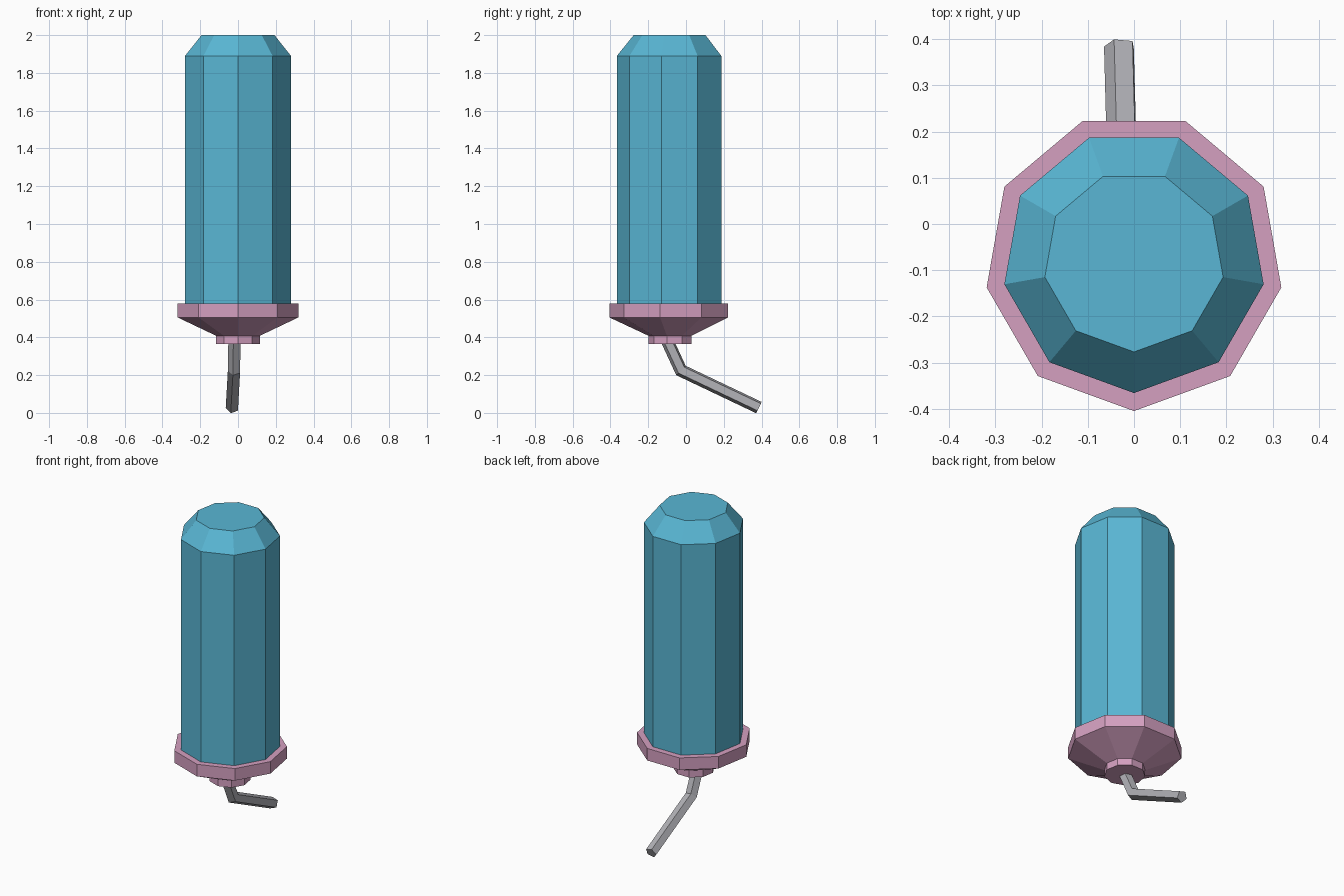
import bpy, bmesh, math
from mathutils import Vector

if "Cube" in bpy.data.objects:
    bpy.data.objects.remove(bpy.data.objects["Cube"])

CY = -0.081          # y of the bottle axis


def material(name, color):
    m = bpy.data.materials.new(name)
    m.diffuse_color = (*color, 1)
    m.use_nodes = True
    m.node_tree.nodes["Principled BSDF"].inputs["Base Color"].default_value = m.diffuse_color
    return m


blue = material("bottle blue", (0.10, 0.47, 0.66))
pink = material("cap pink", (0.66, 0.35, 0.53))
steel = material("tube grey", (0.44, 0.44, 0.47))


def skin_rings(name, rings, mat):
    """Join equal-sized rings of points into a closed solid."""
    bm = bmesh.new()
    loops = [[bm.verts.new(p) for p in ring] for ring in rings]
    n = len(loops[0])
    for a, b in zip(loops, loops[1:]):
        for i in range(n):
            j = (i + 1) % n
            bm.faces.new((a[i], a[j], b[j], b[i]))
    bm.faces.new(loops[0][::-1])
    bm.faces.new(loops[-1])
    bmesh.ops.recalc_face_normals(bm, faces=bm.faces)
    mesh = bpy.data.meshes.new(name)
    bm.to_mesh(mesh)
    bm.free()
    mesh.materials.append(mat)
    obj = bpy.data.objects.new(name, mesh)
    bpy.context.collection.objects.link(obj)
    return obj


def nonagon(r, z):
    # one corner points to the front
    angles = [math.radians(-90 + 40 * i) for i in range(9)]
    return [(r * math.cos(a), CY + r * math.sin(a), z) for a in angles]


# Bottle with chamfered end
skin_rings("bottle", [nonagon(r, z) for r, z in
                      ((0.285, 0.575), (0.285, 1.89), (0.196, 2.0))], blue)

# Cap: rim, funnel and collar
skin_rings("cap", [nonagon(r, z) for r, z in
                   ((0.117, 0.365), (0.117, 0.408), (0.324, 0.505), (0.324, 0.58))], pink)

# Bent drinking tube with five sides, mitred at the bend
path = [Vector(p) for p in ((-0.016, -0.107, 0.40), (-0.019, -0.026, 0.225), (-0.030, 0.386, 0.029))]
dirs = [(b - a).normalized() for a, b in zip(path, path[1:])]
planes = [dirs[0], (dirs[0] + dirs[1]).normalized(), dirs[1]]
side = Vector((1, 0, 0))
rings = []
for k, (p, normal) in enumerate(zip(path, planes)):
    d = dirs[min(k, 1)]
    up = side.cross(d).normalized()
    ring = []
    for i in range(5):
        a = math.radians(112 + 72 * i)
        q = p + 0.035 * (side * math.cos(a) + up * math.sin(a))
        ring.append(q - d * ((q - p).dot(normal) / d.dot(normal)))
    rings.append(ring)
skin_rings("drinking_tube", rings, steel)
